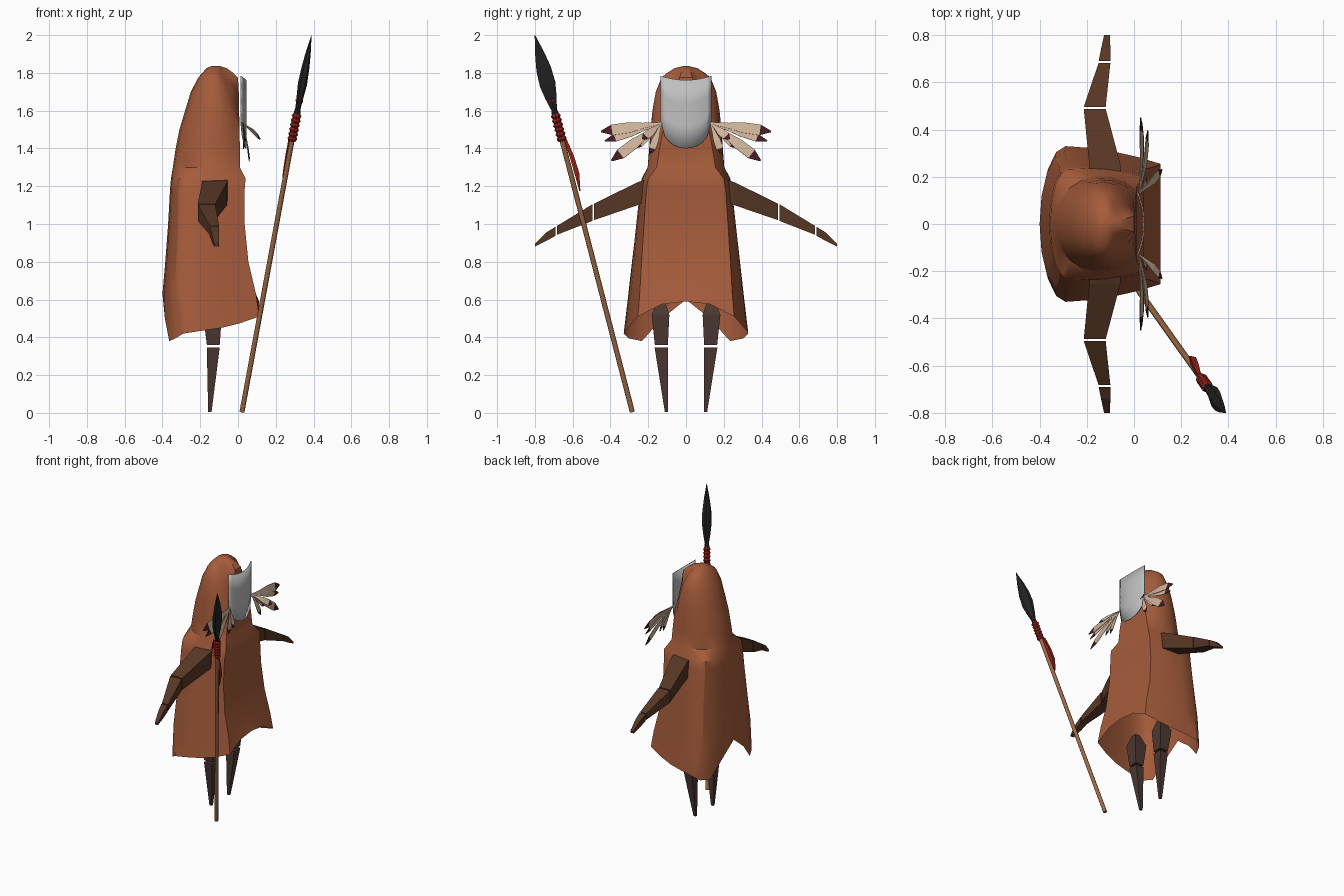
import bpy, bmesh, math
from mathutils import Vector

if "Cube" in bpy.data.objects:
    bpy.data.objects.remove(bpy.data.objects["Cube"])


def mat(name, r, g, b):
    m = bpy.data.materials.new(name)
    lin = [(c / 255 / 12.92) if c < 10 else ((c / 255 + 0.055) / 1.055) ** 2.4 for c in (r, g, b)]
    m.diffuse_color = (*lin, 1)
    m.use_nodes = True
    m.node_tree.nodes["Principled BSDF"].inputs["Base Color"].default_value = m.diffuse_color
    return m


CLOTH = mat("rust cloth", 166, 92, 59)
ARM = mat("dark brown", 86, 54, 36)
LEG = mat("grey brown", 76, 56, 50)
MASK = mat("pale grey", 192, 192, 192)
FEATHER = mat("beige feather", 208, 180, 155)
TIP = mat("maroon tip", 70, 28, 34)
WOOD = mat("wood", 158, 106, 70)
RED = mat("red wrap", 150, 34, 26)
BLADE = mat("black stone", 36, 36, 36)


def make(name, bm, mats, angle=30):
    bmesh.ops.recalc_face_normals(bm, faces=bm.faces[:])
    me = bpy.data.meshes.new(name)
    bm.to_mesh(me)
    bm.free()
    for m in mats:
        me.materials.append(m)
    ob = bpy.data.objects.new(name, me)
    bpy.context.collection.objects.link(ob)
    if angle:
        bpy.ops.object.select_all(action='DESELECT')
        ob.select_set(True)
        bpy.context.view_layer.objects.active = ob
        bpy.ops.object.shade_smooth_by_angle(angle=math.radians(angle))
    return ob


def loft(name, rings, m, caps=True, angle=0):
    """Skin a list of equal-length closed rings."""
    bm = bmesh.new()
    rows = [[bm.verts.new(p) for p in r] for r in rings]
    n = len(rows[0])
    for a, b in zip(rows, rows[1:]):
        for i in range(n):
            bm.faces.new((a[i], a[(i + 1) % n], b[(i + 1) % n], b[i]))
    if caps:
        bm.faces.new(rows[0])
        bm.faces.new(rows[-1])
    return make(name, bm, [m], angle)


# Cloak: half outlines (front, side, back) mirrored in y
def full(half):
    return half + [(x, -y, z) for x, y, z in half[-2:0:-1]]


def hood_ring(z, xf, w, xb):
    cx = (-0.13 if xf > -0.03 else -0.12)
    r = cx - xb
    a0 = math.acos(min(0.85, (xf - cx) / r))
    arc = [a0 + (math.pi - a0) * i / 8 for i in range(9)]
    half = [(xf, w * math.sin(a0) * t, z) for t in (0, 0.5)]
    half += [(min(xf, cx + r * math.cos(a)), w * math.sin(a), z) for a in arc]
    half[-1] = (xb, 0, z)
    return full(half)


def body_ring(z, xf, yf, yb, xc, xb):
    zs = z if isinstance(z, list) else [z] * 11
    pts = [(xf, 0), (xf, yf * 0.5), (xf, yf)]
    for t in (0.25, 0.5, 0.75, 1):
        pts.append((xf + (xc - xf) * t, yf + (yb - yf) * t + 0.06 * t * (1 - t)))
    for t in (0.25, 0.5, 0.75, 1):
        a = t * math.pi / 2
        pts.append((xc + (xb - xc) * math.sin(a), yb * math.cos(a)))
    return full([(x, y, h) for (x, y), h in zip(pts, zs)])


hem = [0.59, 0.575, 0.51, 0.475, 0.45, 0.435, 0.42, 0.395, 0.38, 0.50, 0.60]
rings = [hood_ring(*r) for r in (
    (1.837, -0.10, 0.012, -0.14), (1.825, -0.06, 0.06, -0.165), (1.80, -0.025, 0.10, -0.19),
    (1.775, 0.0, 0.13, -0.21), (1.70, 0.004, 0.16, -0.25), (1.60, 0.006, 0.178, -0.28),
    (1.50, 0.008, 0.188, -0.31), (1.40, 0.01, 0.196, -0.33), (1.30, 0.01, 0.205, -0.345))]
rings += [body_ring(*r) for r in (
    (1.24, 0.04, 0.20, 0.232, -0.28, -0.355), (1.18, 0.035, 0.21, 0.24, -0.285, -0.36),
    (1.0, 0.035, 0.222, 0.262, -0.285, -0.37), (0.8, 0.055, 0.235, 0.286, -0.29, -0.385),
    (0.63, 0.095, 0.245, 0.305, -0.295, -0.40), (hem, 0.112, 0.255, 0.33, -0.29, -0.395))]
cloak = loft("cloak", rings, CLOTH, caps=False, angle=32)
bm = bmesh.new()
bm.from_mesh(cloak.data)
top = [e for e in bm.edges if e.is_boundary and e.verts[0].co.z > 1.8]
bmesh.ops.holes_fill(bm, edges=top, sides=0)
bm.to_mesh(cloak.data)
bm.free()

# Arms: (y, x low, x high, z low, z high) section pairs per segment
arm_parts = {
    "upper_arm": [(0.20, -0.19, -0.055, 1.12, 1.24), (0.255, -0.19, -0.058, 1.10, 1.222),
                  (0.488, -0.213, -0.12, 1.02, 1.107)],
    "forearm": [(0.496, -0.213, -0.12, 1.016, 1.104), (0.683, -0.15, -0.10, 0.943, 0.99)],
    "hand": [(0.69, -0.15, -0.10, 0.938, 0.986), (0.74, -0.14, -0.10, 0.91, 0.955),
             (0.80, -0.127, -0.102, 0.88, 0.895)]}
# Legs: (z, x low, x high, y low, y high)
leg_parts = {
    "thigh": [(0.60, -0.15, -0.11, 0.115, 0.15), (0.52, -0.185, -0.085, 0.088, 0.182),
              (0.36, -0.165, -0.097, 0.096, 0.165)],
    "shin": [(0.345, -0.165, -0.097, 0.094, 0.166), (0.005, -0.158, -0.14, 0.095, 0.112)]}
for side, s in (("left", 1), ("right", -1)):
    for name, secs in arm_parts.items():
        loft(f"{side}_{name}", [[(a, s * y, c), (b, s * y, c), (b, s * y, d), (a, s * y, d)]
                                for y, a, b, c, d in secs], ARM)
    for name, secs in leg_parts.items():
        loft(f"{side}_{name}", [[(a, s * c, z), (b, s * c, z), (b, s * d, z), (a, s * d, z)]
                                for z, a, b, c, d in secs], LEG)

# Mask: curved shield plate with a rounded chin
bm = bmesh.new()
cols = []
for i in range(13):
    t = -1 + i / 6
    y, x = 0.133 * t, 0.042 - 0.027 * t * t
    z0 = 1.54 - 0.14 * math.sqrt(max(0, 1 - t * t))
    z1 = 1.762 + 0.022 * t * t
    cols.append([bm.verts.new((x, y, z0 + (z1 - z0) * k / 3)) for k in range(4)])
for a, b in zip(cols, cols[1:]):
    for k in range(3):
        bm.faces.new((a[k], b[k], b[k + 1], a[k + 1]))
mask = make("mask", bm, [MASK])
sol = mask.modifiers.new("thickness", 'SOLIDIFY')
sol.thickness = 0.006
sol.offset = 0


# Feathers: flat blades with a dark tip
def feather(name, base, tip, width):
    base, tip = Vector(base), Vector(tip)
    d = tip - base
    side = d.cross(Vector((1, 0, 0.25))).normalized() * width / 2
    bm = bmesh.new()
    rows = []
    for t, w in ((0, 0.15), (0.3, 0.5), (0.55, 0.95), (0.82, 0.95), (1, 0.12)):
        p = base + d * t + Vector((0.008 * math.sin(math.pi * t), 0, 0))
        rows.append([bm.verts.new(p + side * w), bm.verts.new(p - side * w)])
    for i, (a, b) in enumerate(zip(rows, rows[1:])):
        bm.faces.new((a[0], a[1], b[1], b[0])).material_index = int(i == 3)
    ob = make(name, bm, [FEATHER, TIP], 0)
    m = ob.modifiers.new("thickness", 'SOLIDIFY')
    m.thickness = 0.003


for side, s in (("left", 1), ("right", -1)):
    for i, (tip, w) in enumerate((((0.03, 0.45, 1.49), 0.06), ((0.035, 0.43, 1.44), 0.045),
                                  ((0.06, 0.395, 1.335), 0.06), ((0.12, 0.23, 1.45), 0.045),
                                  ((0.055, 0.19, 1.37), 0.04), ((0.03, 0.27, 1.40), 0.04))):
        feather(f"{side}_feather_{i + 1}", (0.022, s * 0.13, 1.535),
                (tip[0], s * tip[1], tip[2]), w)


# Spear: everything is centred on one slanted axis
def axis(z):
    return Vector((0.02 + 0.1845 * z, -0.283 - 0.2585 * z, z))


def spear_ring(z, rx, ry, n):
    c = axis(z)
    return [(c.x + rx * math.cos(2 * math.pi * i / n), c.y + ry * math.sin(2 * math.pi * i / n),
             z - 0.1845 * rx * math.cos(2 * math.pi * i / n)
             + 0.2585 * ry * math.sin(2 * math.pi * i / n)) for i in range(n)]


loft("spear_shaft", [spear_ring(z, 0.013, 0.013, 8) for z in (0.005, 0.75, 1.6)], WOOD, angle=50)
wraps = []
for i in range(6):
    z = 1.44 + 0.024 * i
    wraps += [spear_ring(z, 0.019, 0.019, 8), spear_ring(z + 0.012, 0.026, 0.026, 8)]
loft("spear_wrap", wraps + [spear_ring(1.585, 0.018, 0.018, 8)], RED)
loft("spear_neck", [spear_ring(z, r, r, 8) for z, r in ((1.57, 0.02), (1.61, 0.014), (1.66, 0.016))],
     BLADE)
loft("spear_binding", [spear_ring(z, r, r, 8) for z, r in ((1.643, 0.016), (1.652, 0.021), (1.661, 0.016))],
     RED)
loft("spear_blade", [spear_ring(z, a, b, 6) for z, a, b in (
    (1.60, 0.012, 0.015), (1.67, 0.018, 0.034), (1.74, 0.024, 0.047), (1.82, 0.021, 0.044),
    (1.90, 0.014, 0.028), (1.998, 0.001, 0.002))], BLADE)

# Ribbon hanging from the wrap
ribbon = [((0.275, -0.64, 1.45), 0.008), ((0.262, -0.605, 1.36), 0.012),
          ((0.25, -0.578, 1.27), 0.013), ((0.237, -0.562, 1.175), 0.003)]
loft("spear_ribbon", [[(x - w, y - w, z), (x + w, y - w, z), (x + w, y + w, z), (x - w, y + w, z)]
                      for (x, y, z), w in ribbon], RED)
